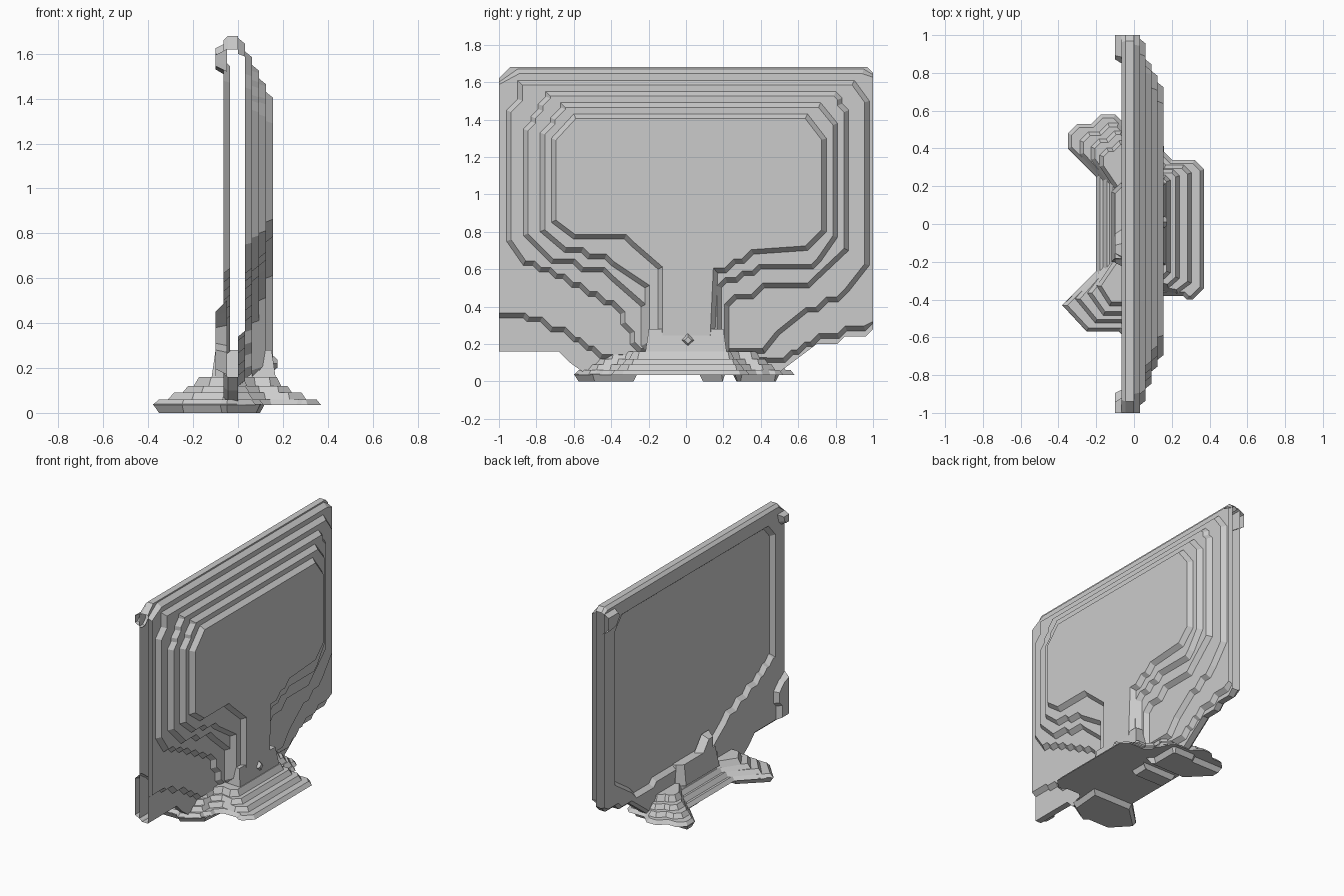
import bpy, bmesh
from mathutils import Vector

if "Cube" in bpy.data.objects:
    bpy.data.objects.remove(bpy.data.objects["Cube"], do_unlink=True)

grey = bpy.data.materials.new("plain_grey")
grey.use_nodes = True
grey.diffuse_color = (0.6, 0.6, 0.6, 1)
grey.node_tree.nodes["Principled BSDF"].inputs["Base Color"].default_value = (0.6, 0.6, 0.6, 1)


def at_end(point):
    return abs(point[0]) > 0.999


def jagged(points):
    """Turn sloping edges into runs of straight and diagonal steps."""
    result = []
    for i, start in enumerate(points):
        a, b = Vector(start), Vector(points[(i + 1) % len(points)])
        d = b - a
        major = 0 if abs(d[0]) > abs(d[1]) else 1
        rise, run = abs(d[1 - major]), abs(d[major])
        steps = max(1, round(rise / 0.045))
        result.append(a)
        if rise < 0.02 or (run - rise) / steps < 0.025:
            continue
        straight = Vector((0, 0))
        straight[major] = (1 if d[major] > 0 else -1) * (run - rise) / steps
        for k in range(steps):
            corner = a + d * k / steps
            if k:
                result.append(corner)
            result.append(corner + straight)
    return result


def inset(points, amount):
    """Move an outline inwards, keeping points on the open ends in place."""
    n = len(points)
    area = sum(points[i].cross(points[(i + 1) % n]) for i in range(n))
    side = 1 if area > 0 else -1
    result = []
    for i, p in enumerate(points):
        d1 = (p - points[i - 1]).normalized()
        d2 = (points[(i + 1) % n] - p).normalized()
        n1, n2 = Vector((-d1.y, d1.x)), Vector((-d2.y, d2.x))
        q = p + (n1 + n2) * (side * amount / max(0.4, 1 + n1.dot(n2)))
        if at_end(p):
            q.x = p.x
        result.append(q)
    return result


def across(p, h):
    return (h, p[0], p[1])


def upward(p, h):
    return (p[0], p[1], h)


def finish(name, bm):
    bmesh.ops.recalc_face_normals(bm, faces=bm.faces)
    mesh = bpy.data.meshes.new(name)
    bm.to_mesh(mesh)
    bm.free()
    mesh.materials.append(grey)
    obj = bpy.data.objects.new(name, mesh)
    bpy.context.collection.objects.link(obj)
    return obj


def loft(bm, rings, place, first=False, last=True):
    """Join (height, outline) rings, leaving the two end planes open."""
    loops = [[bm.verts.new(place(p, h)) for p in pts] for h, pts in rings]
    n = len(loops[0])
    for (h, pts), low, high in zip(rings, loops, loops[1:]):
        for i in range(n):
            j = (i + 1) % n
            if place is across and at_end(pts[i]) and at_end(pts[j]):
                continue
            bm.faces.new((low[i], low[j], high[j], high[i]))
    if first:
        bm.faces.new(loops[0])
    if last:
        bm.faces.new(loops[-1])
    return loops


def terrace(name, points, low, high, place, taper=0.025, floor=False):
    pts = jagged(points)
    bm = bmesh.new()
    loft(bm, [(low, pts), (high, inset(pts, taper))], place, floor)
    return finish(name, bm)


# Hollow panel, open at both ends, with a recessed screen
outline = jagged([(-1, .16), (-.78, .16), (-.62, .1), (-.55, .05), (.5, .05), (.7, .2),
                  (.85, .24), (1, .28), (1, 1.65), (.97, 1.68), (-.9, 1.68), (-1, 1.62)])
recess = jagged([(-.9, .62), (-.7, .5), (-.35, .36), (-.2, .25), (.45, .22), (.7, .28), (.88, .4),
                 (.88, 1.48), (.8, 1.57), (-.82, 1.57), (-.9, 1.48)])
bm = bmesh.new()
outer = loft(bm, [(-.065, inset(outline, .02)), (-.045, outline), (0, outline)], across)[0]
inner = loft(bm, [(-.065, recess), (-.035, inset(recess, .025))], across)[0]
edges = []
for ring in (outer, inner):
    for a, b in zip(ring, ring[1:] + ring[:1]):
        edges.append(bm.edges.get((a, b)) or bm.edges.new((a, b)))
bmesh.ops.triangle_fill(bm, edges=edges, use_beauty=True, normal=(-1, 0, 0))
finish("hollow_panel", bm)

# Stepped housing, each layer smaller than the one under it
layers = [
    [(-1, .34), (-.85, .32), (-.6, .21), (-.46, .12), (.5, .1), (.72, .23), (1, .31),
     (1, 1.64), (.95, 1.67), (-.9, 1.67), (-1, 1.6)],
    [(-.96, .75), (-.87, .62), (-.7, .55), (-.35, .36), (-.25, .15), (.42, .15), (.5, .25),
     (.65, .37), (.87, .48), (.98, .62), (.98, 1.5), (.9, 1.61), (-.9, 1.61), (-.96, 1.45)],
    [(-.87, .78), (-.72, .63), (-.4, .54), (-.24, .4), (-.2, .15), (.23, .15), (.27, .44),
     (.42, .5), (.7, .54), (.87, .7), (.87, 1.42), (.8, 1.55), (-.75, 1.55), (-.87, 1.35)],
    [(-.78, .8), (-.65, .69), (-.4, .62), (-.22, .5), (-.17, .15), (.19, .15), (.22, .53),
     (.4, .6), (.72, .64), (.81, .77), (.81, 1.38), (.72, 1.49), (-.67, 1.49), (-.78, 1.33)],
    [(-.72, .85), (-.6, .76), (-.3, .73), (-.15, .6), (-.13, .15), (.15, .15), (.17, .58),
     (.36, .68), (.65, .7), (.75, .8), (.75, 1.3), (.65, 1.43), (-.6, 1.43), (-.72, 1.3)],
]
for i, points in enumerate(layers):
    terrace(f"housing_layer_{i + 1}", points, i * .031, (i + 1) * .031, across)

# Small swellings on the screen-side corners and behind the neck
lumps = {
    "lower_front_swelling": [(-1, .17), (-.9, .17), (-.87, .3), (-.93, .45), (-1, .5)],
    "upper_front_swelling": [(-1, 1.52), (-.93, 1.55), (-.91, 1.62), (-1, 1.62)],
    "upper_back_swelling": [(1, 1.5), (.9, 1.52), (.84, 1.6), (.88, 1.65), (1, 1.65)],
    "neck_brace": [(-.28, .1), (.2, .1), (.12, .25), (-.02, .28), (-.1, .38), (-.18, .38)],
}
for name, points in lumps.items():
    terrace(name, points, -.05, -.1, across)

# Stepped foot: two prongs on the screen side, a broad tongue on the other
base = [(.15, -.38), (.28, -.4), (.37, -.34), (.37, .24), (.32, .34), (.16, .38), (.08, .52),
        (-.1, .58), (-.35, .48), (-.35, .4), (-.2, .25), (-.2, -.25), (-.38, -.43),
        (-.25, -.57), (-.05, -.6), (.08, -.52)]
steps = [(.035, .06, 1, 1), (.06, .09, .82, .92), (.09, .12, .65, .85), (.12, .16, .52, .76)]
for i, (low, high, fx, fy) in enumerate(steps):
    points = [(x * fx, y * fy) for x, y in base]
    terrace(f"base_step_{i + 1}", points, low, high, upward, .02, True)
terrace("neck", [(-.12, -.2), (.17, -.22), (.17, .22), (-.12, .17)], .14, .28, upward, .02)

# Pads under the base, narrower at the ground
pads = {
    "front_pad": [(-.38, -.43), (-.25, -.57), (-.05, -.6), (.1, -.5), (.12, -.26), (-.2, -.26)],
    "middle_pad": [(-.18, .07), (.08, .07), (.1, .21), (-.18, .21)],
    "back_pad": [(-.35, .4), (-.35, .48), (-.1, .5), (.08, .48), (.12, .26), (-.2, .25)],
}
for name, points in pads.items():
    terrace(name, points, .04, 0, upward, .02)

# Little stud on the neck
terrace("neck_stud", [(-.03, .22), (.01, .18), (.05, .22), (.01, .26)], .15, .175, across, .015)
